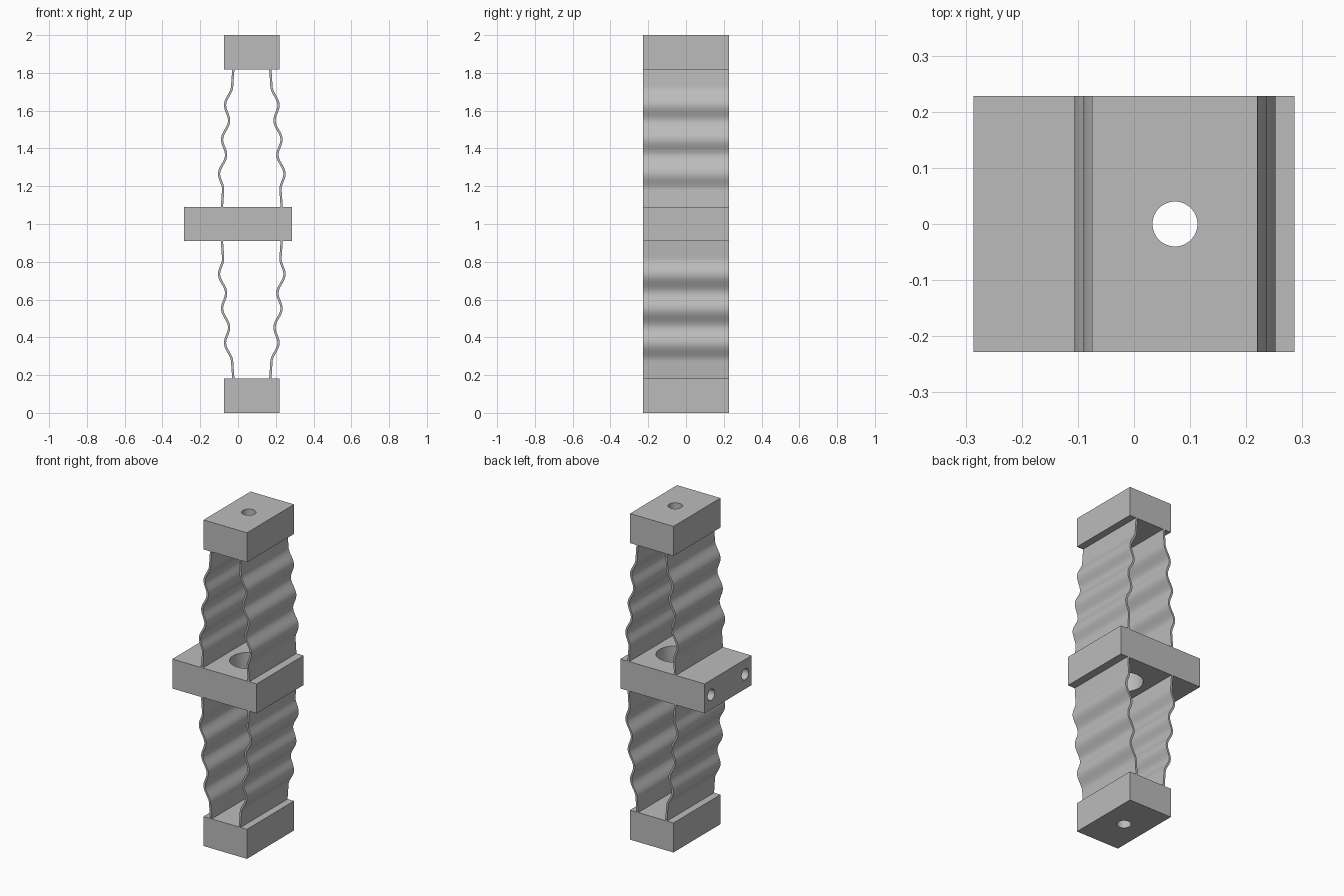
import bpy
import bmesh
import math

cube = bpy.data.objects.get("Cube")
if cube:
    bpy.data.objects.remove(cube, do_unlink=True)

DEPTH = 0.456        # full size along y
AXIS_X = 0.073       # centre line of the end blocks and sheets
BLOCK_H = 0.181
SHEET_T = 0.012

grey = bpy.data.materials.new("plain grey")
grey.use_nodes = True
colour = (0.5, 0.5, 0.5, 1)
grey.diffuse_color = colour
grey.node_tree.nodes["Principled BSDF"].inputs["Base Color"].default_value = colour


def box(name, size, location):
    bpy.ops.mesh.primitive_cube_add(size=1, location=location)
    obj = bpy.context.object
    obj.name = name
    obj.scale = size
    bpy.ops.object.transform_apply(location=False, rotation=False, scale=True)
    obj.data.materials.append(grey)
    return obj


def drill(obj, radius, length, location, rotation=(0, 0, 0)):
    """Cut a round hole, then remove the cutter."""
    bpy.ops.mesh.primitive_cylinder_add(vertices=48, radius=radius, depth=length,
                                        location=location, rotation=rotation)
    cutter = bpy.context.object
    cutter.data.materials.append(grey)
    cutter.hide_render = True
    mod = obj.modifiers.new("hole", 'BOOLEAN')
    mod.operation = 'DIFFERENCE'
    mod.solver = 'EXACT'
    mod.object = cutter
    bpy.context.view_layer.objects.active = obj
    bpy.ops.object.modifier_apply(modifier=mod.name)
    bpy.data.objects.remove(cutter, do_unlink=True)


def smooth(obj):
    bpy.ops.object.select_all(action='DESELECT')
    obj.select_set(True)
    bpy.context.view_layer.objects.active = obj
    bpy.ops.object.shade_smooth_by_angle(angle=math.radians(30))


# End blocks with a bore through each
for name, z in (("bottom_block", BLOCK_H / 2), ("top_block", 2 - BLOCK_H / 2)):
    block = box(name, (0.295, DEPTH, BLOCK_H), (AXIS_X, 0, z))
    drill(block, 0.04, 0.5, (AXIS_X, 0, z))
    smooth(block)

# Middle block: wide bore and two blind holes in its long end
middle = box("middle_block", (0.572, DEPTH, BLOCK_H), (0, 0, 1))
drill(middle, 0.107, 0.5, (AXIS_X, 0, 1))
for y in (-0.165, 0.165):
    drill(middle, 0.034, 0.24, (-0.286, y, 1), (0, math.pi / 2, 0))
smooth(middle)


def sheet_offset(t):
    """Distance of the sheet from the centre line at height t from the middle."""
    first, last, period = 0.179, 0.725, 0.182
    c = min(max(t, first), last)
    wave = 0.1585 - 0.087 * (c - 0.27) + 0.0145 * math.cos(math.tau * (c - 0.27) / period)
    return wave - 0.07 * (t - c)


def corrugated_sheet(name, side, up):
    """Thin wavy sheet between the middle block and an end block."""
    steps = 72
    start, end = 0.086, 0.823
    bm = bmesh.new()
    path = []
    for i in range(steps + 1):
        t = start + (end - start) * i / steps
        slope = (sheet_offset(t + 0.002) - sheet_offset(t - 0.002)) / 0.004
        norm = math.hypot(1, slope)
        path.append((sheet_offset(t), t, 1 / norm, -slope / norm))
    outline = [(x + k * nx * SHEET_T / 2, t + k * nt * SHEET_T / 2)
               for k, points in ((1, path), (-1, path[::-1]))
               for x, t, nx, nt in points]
    rings = [[bm.verts.new((AXIS_X + side * x, y, 1 + up * t)) for x, t in outline]
             for y in (-DEPTH / 2, DEPTH / 2)]
    n = len(outline)
    for i in range(n):
        j = (i + 1) % n
        bm.faces.new((rings[0][i], rings[0][j], rings[1][j], rings[1][i]))
    # Edge strips joining the outer and inner surfaces
    for ring in rings:
        for i in range(steps):
            bm.faces.new((ring[i], ring[i + 1], ring[n - 2 - i], ring[n - 1 - i]))
    bmesh.ops.recalc_face_normals(bm, faces=bm.faces)
    mesh = bpy.data.meshes.new(name)
    bm.to_mesh(mesh)
    bm.free()
    mesh.materials.append(grey)
    obj = bpy.data.objects.new(name, mesh)
    bpy.context.collection.objects.link(obj)
    smooth(obj)


# Four mirrored sheets
for side, side_name in ((1, "left"), (-1, "right")):
    for up, level in ((1, "upper"), (-1, "lower")):
        corrugated_sheet(f"{level}_{side_name}_corrugated_sheet", side, up)
